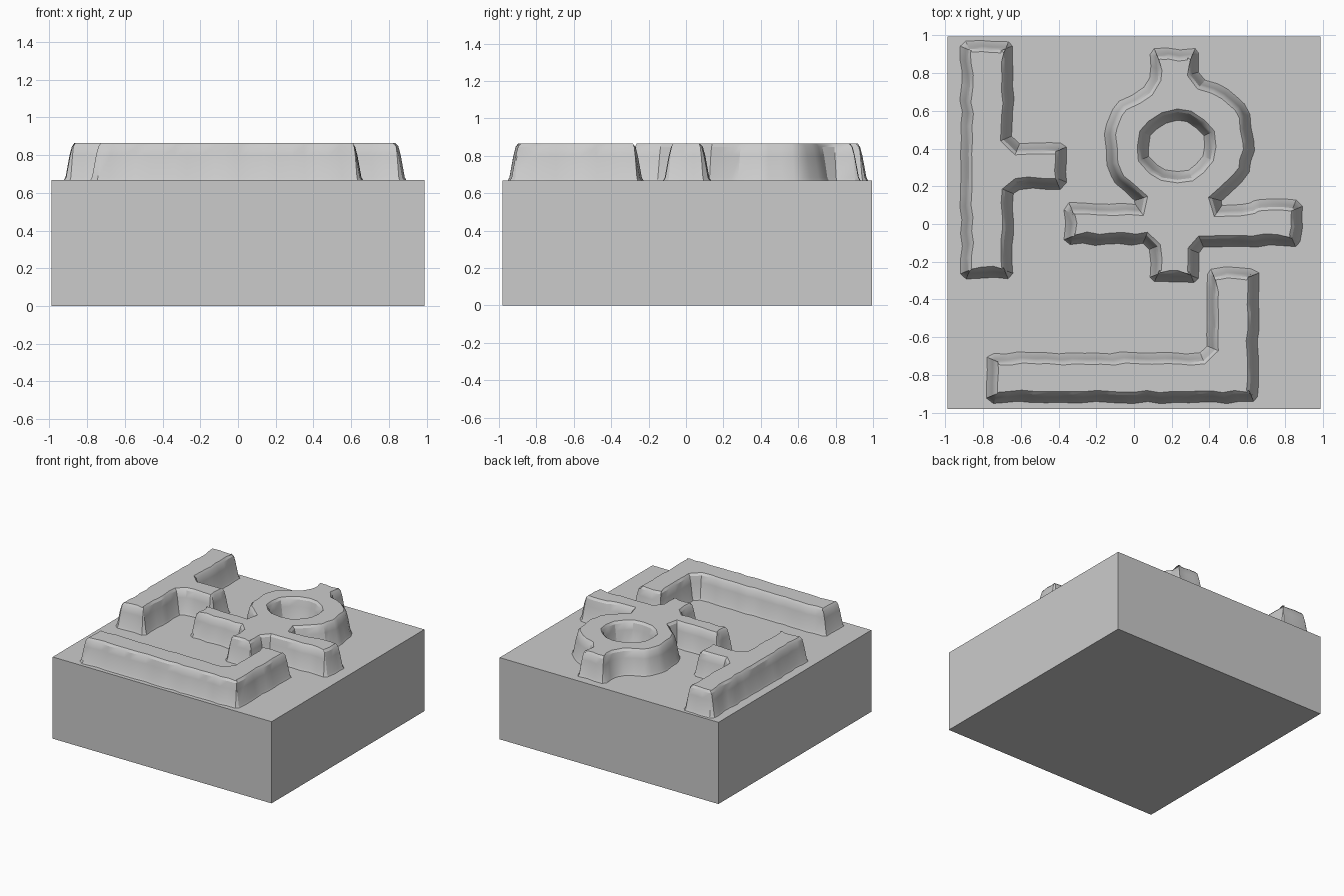
import bpy, bmesh, random
from math import cos, sin, tau
from mathutils import Vector

random.seed(4)
if "Cube" in bpy.data.objects:
    bpy.data.objects.remove(bpy.data.objects["Cube"])

grey = bpy.data.materials.new("stone grey")
grey.use_nodes = True
GREY = (0.6, 0.6, 0.6, 1)
grey.diffuse_color = GREY
grey.node_tree.nodes["Principled BSDF"].inputs["Base Color"].default_value = GREY

BLOCK_TOP = 0.668
# Ridge wall section: height above the block, inset from the foot outline
SECTION = [(-0.005, 0), (0.015, 0.012), (0.13, 0.033), (0.18, 0.046), (0.197, 0.062)]


def make_object(name, bm):
    mesh = bpy.data.meshes.new(name)
    bm.to_mesh(mesh)
    bm.free()
    mesh.materials.append(grey)
    obj = bpy.data.objects.new(name, mesh)
    bpy.context.collection.objects.link(obj)
    return obj


def chamfer(points, size=0.03):
    """Cut every corner of an outline."""
    out = []
    for i, p in enumerate(points):
        for q in (points[i - 1], points[(i + 1) % len(points)]):
            d = q - p
            out.append(p + d * min(size / d.length, 0.3))
    return out


def inset(points, amount):
    """Mitred inset towards the left of the walking direction."""
    out = []
    for i, p in enumerate(points):
        a = (p - points[i - 1]).normalized()
        b = (points[(i + 1) % len(points)] - p).normalized()
        na, nb = Vector((-a.y, a.x)), Vector((-b.y, b.x))
        out.append(p + (na + nb) * amount / max(1 + na.dot(nb), 0.4))
    return out


def add_walls(bm, outline):
    """Sloping, slightly weathered walls; returns the bottom and top edges."""
    count = len(outline)
    steps = [max(1, round((outline[(i + 1) % count] - p).length / 0.07))
             for i, p in enumerate(outline)]
    wear = [Vector((random.uniform(-1, 1), random.uniform(-1, 1))) * 0.007
            for _ in range(sum(steps))]
    rings = []
    for height, amount in SECTION:
        corners = inset(outline, amount)
        path = [p.lerp(corners[(i + 1) % count], k / steps[i])
                for i, p in enumerate(corners) for k in range(steps[i])]
        rings.append([bm.verts.new((*(p + w), BLOCK_TOP + height))
                      for p, w in zip(path, wear)])
    for low, high in zip(rings, rings[1:]):
        for i in range(len(low)):
            bm.faces.new((low[i - 1], low[i], high[i], high[i - 1]))
    return [[bm.edges.get((r[i - 1], r[i])) for i in range(len(r))]
            for r in (rings[0], rings[-1])]


def ridge(name, points, hole=None):
    """Raised flat-topped ridge from a counter-clockwise foot outline."""
    bm = bmesh.new()
    ends = add_walls(bm, chamfer([Vector(p) for p in points]))
    if hole:
        for end, extra in zip(ends, add_walls(bm, hole)):
            end.extend(extra)
    for end in ends:
        bmesh.ops.triangle_fill(bm, edges=end, use_beauty=True)
    bmesh.ops.recalc_face_normals(bm, faces=bm.faces)
    obj = make_object(name, bm)
    bpy.ops.object.select_all(action="DESELECT")
    obj.select_set(True)
    bpy.context.view_layer.objects.active = obj
    bpy.ops.object.shade_smooth_by_angle(angle=0.5)


# Square block
bm = bmesh.new()
bmesh.ops.create_cube(bm, size=1)
bmesh.ops.scale(bm, vec=(1.98, 1.975, BLOCK_TOP), verts=bm.verts)
bmesh.ops.translate(bm, vec=(0, 0.007, BLOCK_TOP / 2), verts=bm.verts)
make_object("base_block", bm)

# Long bar with a short branch
ridge("branched_ridge", [
    (-0.92, -0.29), (-0.64, -0.29), (-0.64, 0.185), (-0.36, 0.185),
    (-0.36, 0.435), (-0.64, 0.435), (-0.64, 0.975), (-0.92, 0.975)])

# Bent bar along the front
ridge("corner_ridge", [
    (-0.78, -0.95), (0.66, -0.95), (0.66, -0.23), (0.38, -0.23),
    (0.38, -0.68), (-0.78, -0.68)])

# Ring with a nub behind it, joined to a cross bar and a stub
ring_hole = [Vector((0.225 + 0.15 * cos(-tau * i / 16), 0.41 + 0.135 * sin(-tau * i / 16)))
             for i in range(16)]
ridge("ring_ridge", [
    (-0.37, -0.11), (0.08, -0.11), (0.08, -0.315), (0.345, -0.315),
    (0.345, -0.12), (0.89, -0.12), (0.89, 0.13), (0.64, 0.13), (0.6, 0.1),
    (0.44, 0.1), (0.6, 0.24), (0.645, 0.42), (0.61, 0.61), (0.53, 0.7),
    (0.35, 0.78), (0.35, 0.93), (0.08, 0.93), (0.08, 0.75), (-0.1, 0.63),
    (-0.165, 0.5), (-0.145, 0.28), (-0.085, 0.195), (0.03, 0.11),
    (-0.37, 0.11)], ring_hole)
